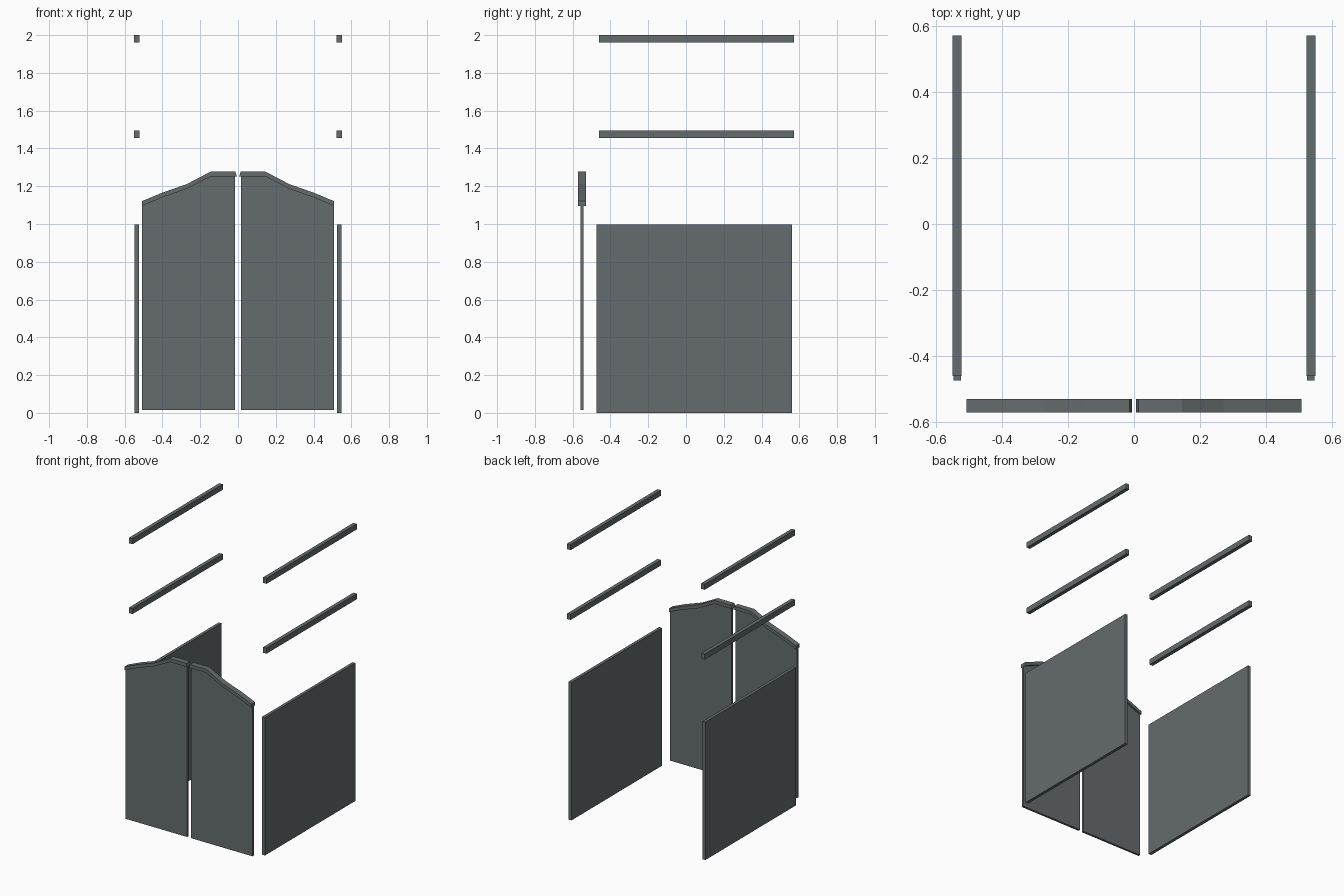
import bpy
import bmesh

if "Cube" in bpy.data.objects:
    bpy.data.objects.remove(bpy.data.objects["Cube"])

grey = bpy.data.materials.new("slate_grey")
grey.diffuse_color = (0.13, 0.15, 0.155, 1)
grey.use_nodes = True
grey.node_tree.nodes["Principled BSDF"].inputs["Base Color"].default_value = grey.diffuse_color


def prism(name, outline, y0, y1):
    """Extrude an (x, z) outline from y0 to y1."""
    bm = bmesh.new()
    face = bm.faces.new([bm.verts.new((x, y0, z)) for x, z in outline])
    ext = bmesh.ops.extrude_face_region(bm, geom=[face])
    verts = [g for g in ext["geom"] if isinstance(g, bmesh.types.BMVert)]
    bmesh.ops.translate(bm, vec=(0, y1 - y0, 0), verts=verts)
    bmesh.ops.recalc_face_normals(bm, faces=bm.faces)
    mesh = bpy.data.meshes.new(name)
    bm.to_mesh(mesh)
    bm.free()
    mesh.materials.append(grey)
    obj = bpy.data.objects.new(name, mesh)
    bpy.context.collection.objects.link(obj)
    return obj


def box(name, x0, x1, y0, y1, z0, z1):
    return prism(name, [(x0, z0), (x1, z0), (x1, z1), (x0, z1)], y0, y1)


# Curved door top, from the outer edge to the middle
crest = [(0.508, 1.096), (0.403, 1.14), (0.272, 1.186), (0.145, 1.252)]
cap = 0.025

for side, s in (("left", -1), ("right", 1)):
    # Door leaf, running up to the underside of its cap
    leaf = [(0.016, 0.016), (0.508, 0.016)] + crest + [(0.016, 1.252)]
    prism(side + "_door", [(s * x, z) for x, z in leaf], -0.559, -0.543)

    # Overhanging cap strip along the door top
    strip = crest + [(0.006, 1.252), (0.014, 1.252 + cap)]
    strip += [(x, z + cap) for x, z in reversed(crest)]
    prism(side + "_door_cap", [(s * x, z) for x, z in strip], -0.572, -0.53)

    # Side wall panel
    box(side + "_side_panel", s * 0.525, s * 0.547, -0.474, 0.56, 0, 0.998)

    # Two rails floating above the side wall
    for level, z in (("lower", 1.455), ("upper", 1.96)):
        box(f"{side}_{level}_rail", s * 0.5225, s * 0.55, -0.46, 0.572, z, z + 0.04)
